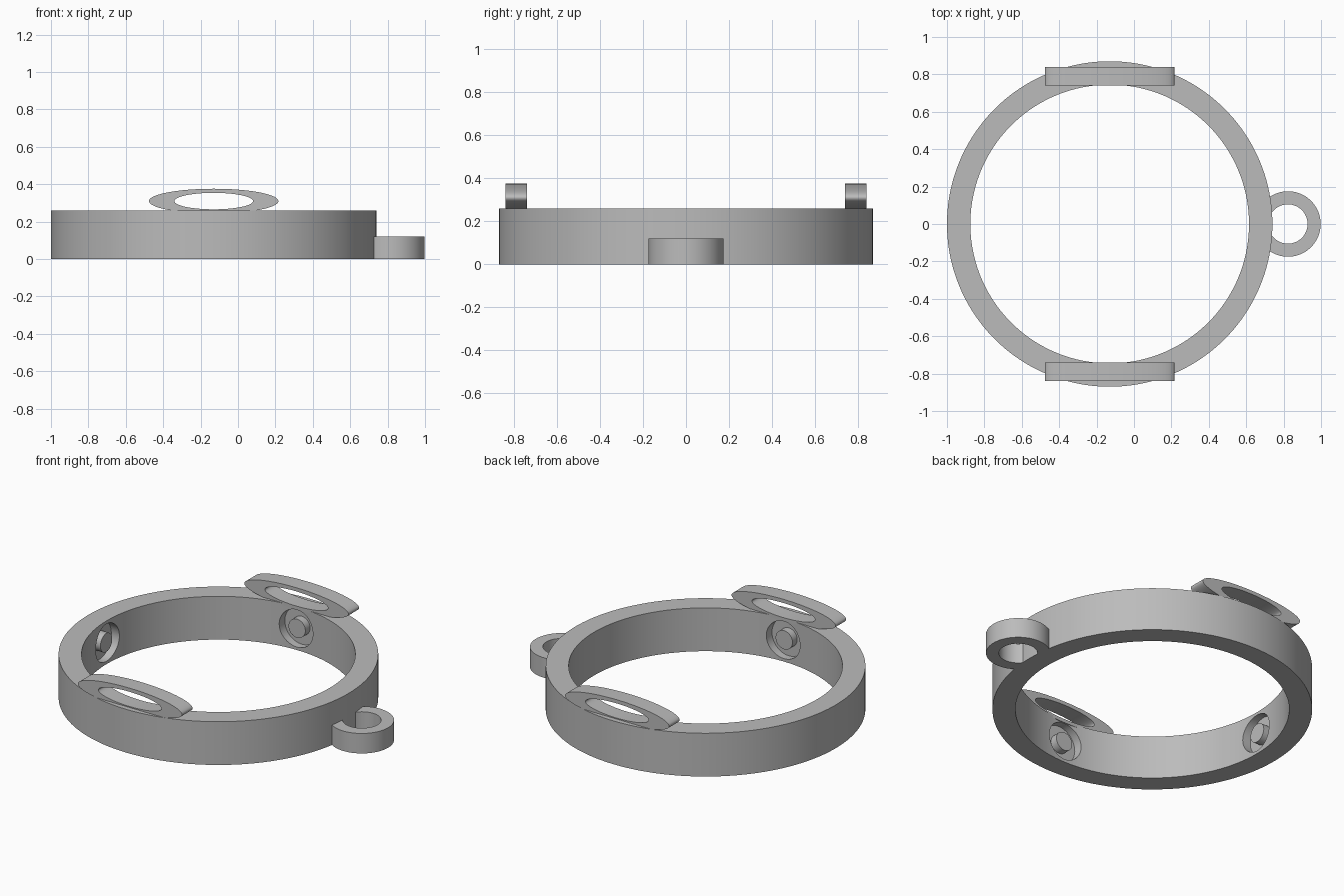
import bpy, bmesh, math
from mathutils import Matrix

cube = bpy.data.objects.get("Cube")
if cube:
    bpy.data.objects.remove(cube)

grey = bpy.data.materials.new("plain grey")
grey.use_nodes = True
grey.diffuse_color = (0.5, 0.5, 0.5, 1)
grey.node_tree.nodes["Principled BSDF"].inputs["Base Color"].default_value = (0.5, 0.5, 0.5, 1)

CX = -0.13            # centre of the main ring
OUTER, INNER, HEIGHT = 0.87, 0.745, 0.26


def make_object(name, bm, matrix):
    bmesh.ops.recalc_face_normals(bm, faces=bm.faces)
    mesh = bpy.data.meshes.new(name)
    bm.to_mesh(mesh)
    bm.free()
    mesh.transform(matrix)
    mesh.materials.append(grey)
    obj = bpy.data.objects.new(name, mesh)
    bpy.context.collection.objects.link(obj)
    return obj


def tube(name, outer, inner, z0, z1, matrix, segments=128):
    """Round or elliptical ring; each radius is an (x, y) pair."""
    bm = bmesh.new()
    loops = []
    for (rx, ry), z in ((outer, z0), (outer, z1), (inner, z1), (inner, z0)):
        angles = [math.tau * i / segments for i in range(segments)]
        loops.append([bm.verts.new((rx * math.cos(a), ry * math.sin(a), z)) for a in angles])
    for k in range(4):
        a, b = loops[k], loops[(k + 1) % 4]
        for i in range(segments):
            j = (i + 1) % segments
            bm.faces.new((a[i], a[j], b[j], b[i]))
    return make_object(name, bm, matrix)


def cylinder(name, radius, depth, matrix, segments=64):
    bm = bmesh.new()
    bmesh.ops.create_cone(bm, cap_ends=True, segments=segments,
                          radius1=radius, radius2=radius, depth=depth)
    return make_object(name, bm, matrix)


def cut(target, cutter):
    mod = target.modifiers.new("cut", "BOOLEAN")
    mod.operation, mod.solver, mod.object = "DIFFERENCE", "EXACT", cutter
    bpy.context.view_layer.objects.active = target
    bpy.ops.object.modifier_apply(modifier=mod.name)
    bpy.data.objects.remove(cutter)


# Main ring
centre = Matrix.Translation((CX, 0, 0))
ring = tube("main_ring", (OUTER, OUTER), (INNER, INNER), 0, HEIGHT, centre, 160)
parts = [ring]

# Round sockets in the inner wall, each with a central peg
FLOOR = 0.79
for side, degrees in (("back", 90), ("right", 180), ("front", 270)):
    def radial(distance):
        return (centre @ Matrix.Rotation(math.radians(degrees), 4, "Z")
                @ Matrix.Translation((distance, 0, HEIGHT / 2))
                @ Matrix.Rotation(math.pi / 2, 4, "Y"))
    cut(ring, cylinder("socket_cutter", 0.112, 0.2, radial(FLOOR - 0.1)))
    parts.append(cylinder(side + "_socket_peg", 0.056, 0.05, radial(FLOOR - 0.02)))

# Side loop, trimmed where it meets the ring
loop = tube("side_loop", (0.175, 0.175), (0.105, 0.105), 0, 0.12,
            Matrix.Translation((0.823, 0, 0)), 96)
cut(loop, cylinder("loop_cutter", OUTER - 0.005, 1, centre, 160))
parts.append(loop)

# Upright elliptical eyelets on the top edge
for side, y in (("front", -0.79), ("back", 0.79)):
    upright = Matrix.Translation((CX, y, 0.31)) @ Matrix.Rotation(math.pi / 2, 4, "X")
    parts.append(tube(side + "_eyelet", (0.346, 0.066), (0.21, 0.044), -0.05, 0.05, upright))

# Smooth round walls with sharp rims
bpy.ops.object.select_all(action="DESELECT")
for part in parts:
    part.select_set(True)
bpy.context.view_layer.objects.active = ring
bpy.ops.object.shade_smooth_by_angle(angle=math.radians(30))
